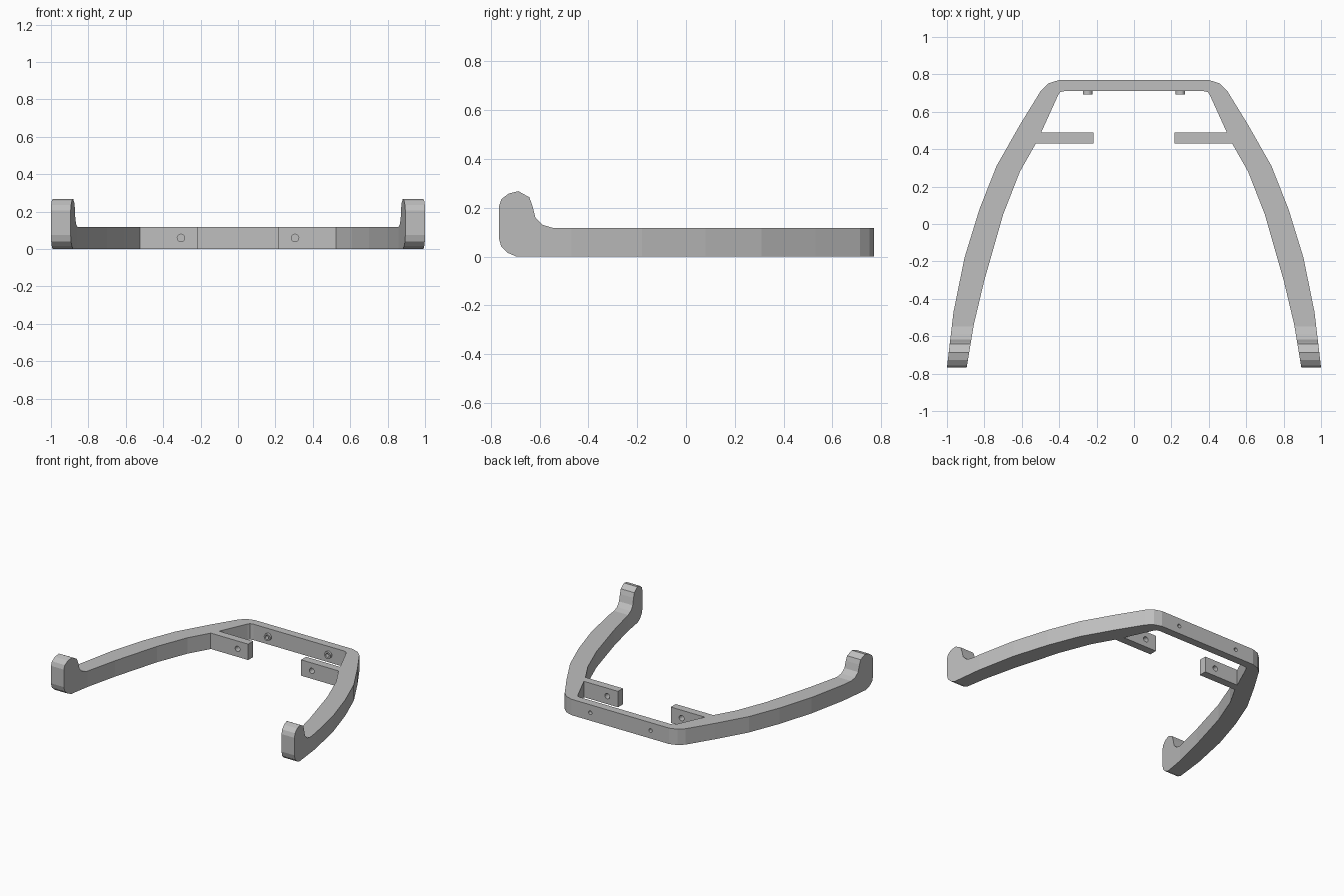
import bpy, bmesh
from math import pi
from mathutils import Matrix, Vector

cube = bpy.data.objects.get("Cube")
if cube:
    bpy.data.objects.remove(cube, do_unlink=True)

grey = bpy.data.materials.new("light grey")
grey.use_nodes = True
COLOUR = (0.52, 0.52, 0.52, 1)
grey.diffuse_color = COLOUR
grey.node_tree.nodes["Principled BSDF"].inputs["Base Color"].default_value = COLOUR


def make_object(name, bm):
    bmesh.ops.recalc_face_normals(bm, faces=bm.faces)
    mesh = bpy.data.meshes.new(name)
    bm.to_mesh(mesh)
    bm.free()
    mesh.materials.append(grey)
    obj = bpy.data.objects.new(name, mesh)
    bpy.context.collection.objects.link(obj)
    return obj


def prism(name, points, direction):
    """Extrude a closed 3D outline along a direction."""
    bm = bmesh.new()
    face = bm.faces.new([bm.verts.new(p) for p in points])
    result = bmesh.ops.extrude_face_region(bm, geom=[face], use_keep_orig=True)
    verts = [v for v in result["geom"] if isinstance(v, bmesh.types.BMVert)]
    bmesh.ops.translate(bm, verts=verts, vec=Vector(direction))
    return make_object(name, bm)


def rod(name, x, z, radius, y0, y1):
    """Cylinder lying along y."""
    bm = bmesh.new()
    place = Matrix.Translation((x, (y0 + y1) / 2, z)) @ Matrix.Rotation(pi / 2, 4, "X")
    bmesh.ops.create_cone(bm, cap_ends=True, segments=20, radius1=radius,
                          radius2=radius, depth=y1 - y0, matrix=place)
    return make_object(name, bm)


def combine(obj, other, operation):
    mod = obj.modifiers.new("combine", "BOOLEAN")
    mod.operation = operation
    mod.solver = "EXACT"
    mod.object = other
    bpy.context.view_layer.update()
    evaluated = obj.evaluated_get(bpy.context.evaluated_depsgraph_get())
    mesh = bpy.data.meshes.new_from_object(evaluated)
    obj.modifiers.clear()
    obj.data = mesh
    bpy.data.objects.remove(other, do_unlink=True)


# Plan of one half: outer curve, then inner curve with the mounting tab
outer = [(.40, .77), (.457, .752), (.497, .714), (.61, .53), (.735, .31),
         (.826, .08), (.906, -.18), (.965, -.47), (1.004, -.80)]
inner = [(.90, -.80), (.857, -.54), (.80, -.30), (.70, .05), (.61, .28),
         (.525, .43), (.217, .43), (.217, .488), (.497, .488),
         (.405, .69), (.395, .705), (.37, .711)]
half = outer + inner
plan = half + [(-x, y) for x, y in reversed(half)]
frame = prism("curved_frame", [(x, y, -.1) for x, y in plan], (0, 0, .5))

# Side profile: flat bar with an upturned rounded hook at the front
profile = [(.9, 0), (.9, .118), (-.547, .118), (-.588, .13), (-.617, .16),
           (-.63, .21), (-.642, .243), (-.687, .268), (-.727, .258),
           (-.757, .235), (-.767, .205), (-.767, .075), (-.757, .04),
           (-.73, .015), (-.695, 0)]
side = prism("side_profile", [(-1.2, y, z) for y, z in profile], (2.4, 0, 0))
combine(frame, side, "INTERSECT")

# Raised bosses on the crossbar, and holes through bosses and tabs
for s in (-1, 1):
    combine(frame, rod("boss", s * .248, .059, .026, .693, .73), "UNION")
    combine(frame, rod("boss_hole", s * .248, .059, .014, .6, .9), "DIFFERENCE")
    combine(frame, rod("tab_hole", s * .305, .059, .02, .35, .56), "DIFFERENCE")
